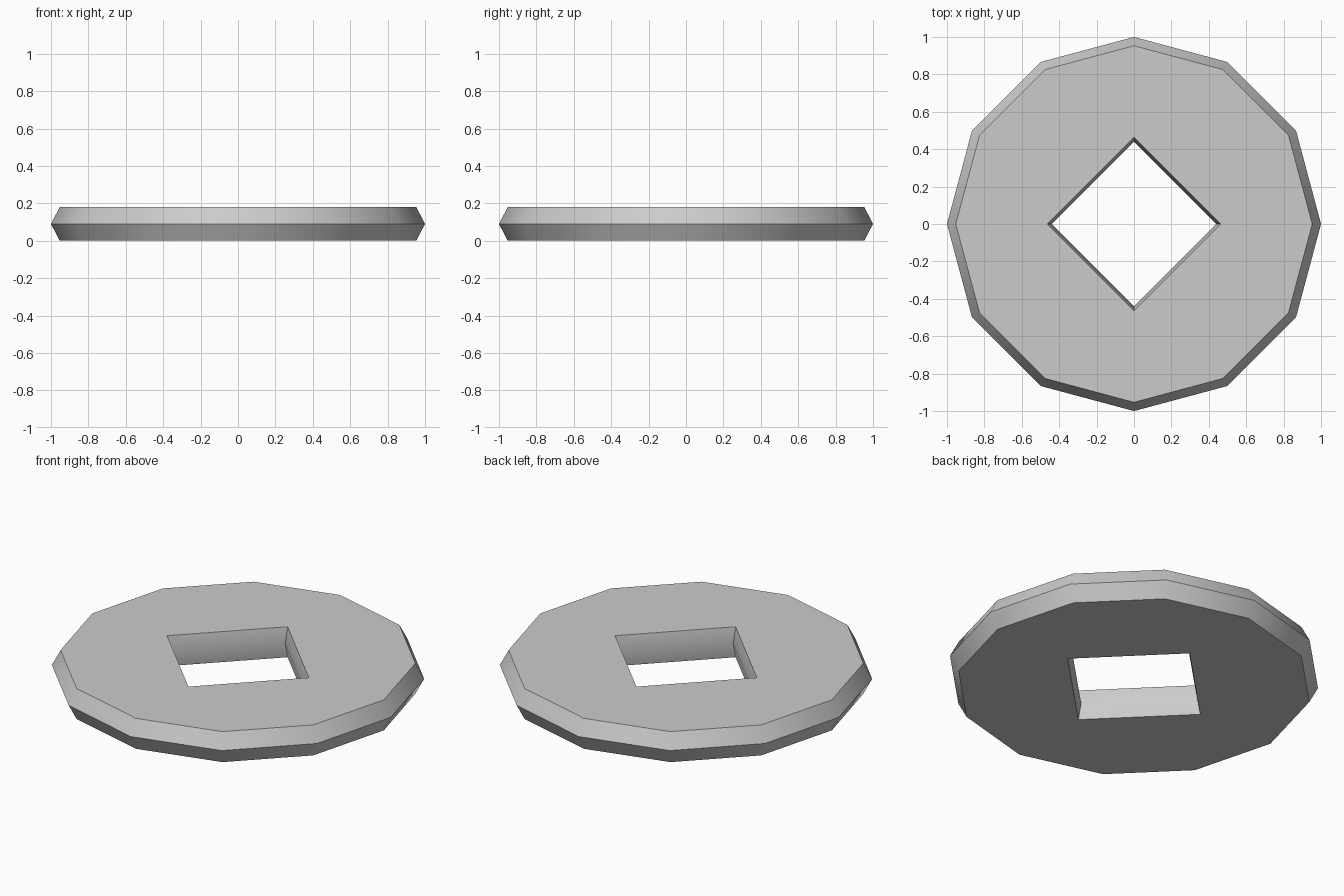
import bpy
import bmesh
from math import cos, sin, tau

HEIGHT = 0.18
RIM_SIDES = 12
HOLE_SIDES = 4

cube = bpy.data.objects.get("Cube")
if cube:
    bpy.data.objects.remove(cube, do_unlink=True)

# Plain grey material
grey = bpy.data.materials.new("plain_grey")
grey.use_nodes = True
colour = (0.6, 0.6, 0.6, 1)
grey.diffuse_color = colour
grey.node_tree.nodes["Principled BSDF"].inputs["Base Color"].default_value = colour

bm = bmesh.new()


def loop(sides, radius, z):
    """Closed loop of vertices with a corner on the x axis."""
    return [bm.verts.new((radius * cos(tau * i / sides), radius * sin(tau * i / sides), z))
            for i in range(sides)]


def wall(lower, upper):
    """Band of quads between two loops of equal size."""
    n = len(lower)
    for i in range(n):
        j = (i + 1) % n
        bm.faces.new((lower[i], lower[j], upper[j], upper[i]))


def three_loops(sides, end_radius, middle_radius):
    """Bottom, middle and top loops joined by two slanted bands."""
    loops = [loop(sides, end_radius, 0),
             loop(sides, middle_radius, HEIGHT / 2),
             loop(sides, end_radius, HEIGHT)]
    wall(loops[0], loops[1])
    wall(loops[1], loops[2])
    return loops


# Rim bulges outward, hole walls bulge slightly inward
rim = three_loops(RIM_SIDES, 0.953, 1.0)
hole = three_loops(HOLE_SIDES, 0.463, 0.44)

# Flat top and bottom: one sector per hole side
step = RIM_SIDES // HOLE_SIDES
for outer, inner in ((rim[0], hole[0]), (rim[2], hole[2])):
    for k in range(HOLE_SIDES):
        arc = [outer[(k * step + i) % RIM_SIDES] for i in range(step + 1)]
        bm.faces.new(arc + [inner[(k + 1) % HOLE_SIDES], inner[k]])

bmesh.ops.recalc_face_normals(bm, faces=bm.faces)
mesh = bpy.data.meshes.new("square_holed_disc")
bm.to_mesh(mesh)
bm.free()
mesh.materials.append(grey)

disc = bpy.data.objects.new("square_holed_disc", mesh)
bpy.context.collection.objects.link(disc)
bpy.ops.object.select_all(action="DESELECT")
disc.select_set(True)
bpy.context.view_layer.objects.active = disc
bpy.ops.object.shade_smooth_by_angle()
